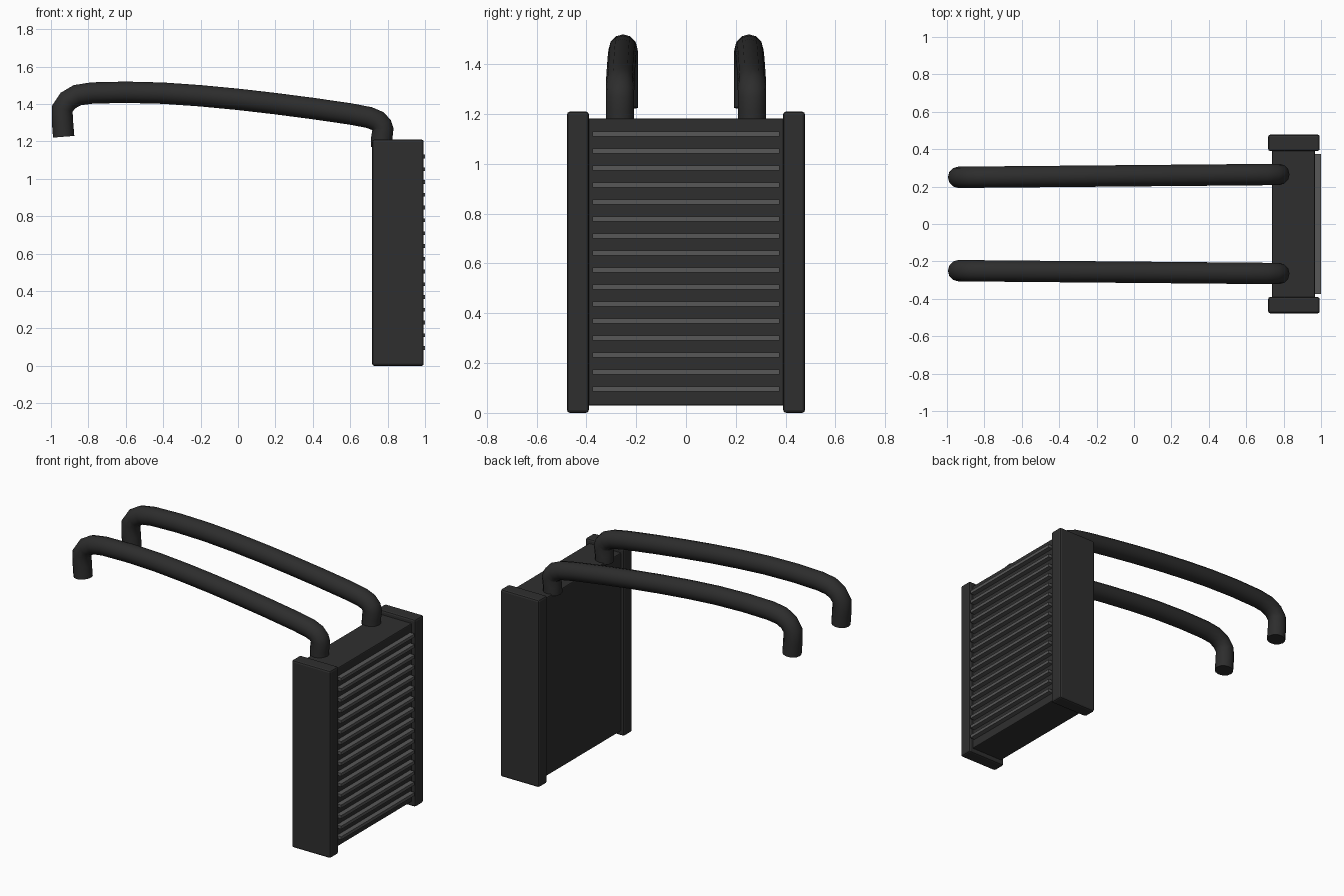
import bpy
from mathutils import Vector

if "Cube" in bpy.data.objects:
    bpy.data.objects.remove(bpy.data.objects["Cube"])


def material(name, v):
    m = bpy.data.materials.new(name)
    m.diffuse_color = (v, v, v, 1)
    m.use_nodes = True
    m.node_tree.nodes["Principled BSDF"].inputs["Base Color"].default_value = m.diffuse_color
    return m


BLACK = material("black plastic", 0.028)
RUBBER = material("black rubber", 0.026)
GREY = material("grey metal", 0.095)


def box(name, lo, hi, mat, bevel=0.0):
    lo, hi = Vector(lo), Vector(hi)
    bpy.ops.mesh.primitive_cube_add(size=1, location=(lo + hi) / 2)
    o = bpy.context.object
    o.name = name
    o.scale = hi - lo
    bpy.ops.object.transform_apply(location=False, rotation=False, scale=True)
    o.data.materials.append(mat)
    if bevel:
        b = o.modifiers.new("bevel", 'BEVEL')
        b.width, b.segments = bevel, 2
    return o


# Core block
box("radiator_core", (0.738, -0.395, 0.03), (0.968, 0.395, 1.182), BLACK, 0.006)

# Side tanks
for side, y0, y1 in (("left", -0.478, -0.39), ("right", 0.39, 0.478)):
    box(side + "_tank", (0.717, y0, 0.0), (0.993, y1, 1.21), BLACK, 0.012)

# Cooling fins on the outer face
for i in range(16):
    z = 0.095 + i * 0.0683
    box(f"fin_{i + 1}", (0.955, -0.375, z - 0.01), (1.0, 0.375, z + 0.01), GREY)

# Hoses: a bent tube each side
PATH = [(0.768, 1.17), (0.768, 1.215), (0.775, 1.265), (0.768, 1.285), (0.745, 1.31),
        (0.70, 1.328), (0.60, 1.347), (0.40, 1.376), (0.20, 1.402), (0.0, 1.425),
        (-0.20, 1.444), (-0.40, 1.458), (-0.60, 1.463), (-0.78, 1.459),
        (-0.86, 1.447), (-0.91, 1.418), (-0.939, 1.375), (-0.938, 1.30), (-0.932, 1.225)]
for name, s in (("left_hose", -1), ("right_hose", 1)):
    cu = bpy.data.curves.new(name, 'CURVE')
    cu.dimensions = '3D'
    cu.bevel_depth, cu.bevel_resolution = 0.057, 4
    cu.use_fill_caps = True
    sp = cu.splines.new('POLY')
    sp.points.add(len(PATH) - 1)
    for p, (x, z) in zip(sp.points, PATH):
        p.co = (x, s * (0.258 + 0.009 * x), z, 1)
    o = bpy.data.objects.new(name, cu)
    bpy.context.collection.objects.link(o)
    cu.materials.append(RUBBER)
    bpy.ops.object.select_all(action='DESELECT')
    o.select_set(True)
    bpy.context.view_layer.objects.active = o
    bpy.ops.object.convert(target='MESH')
    bpy.ops.object.shade_smooth_by_angle(angle=0.8)
